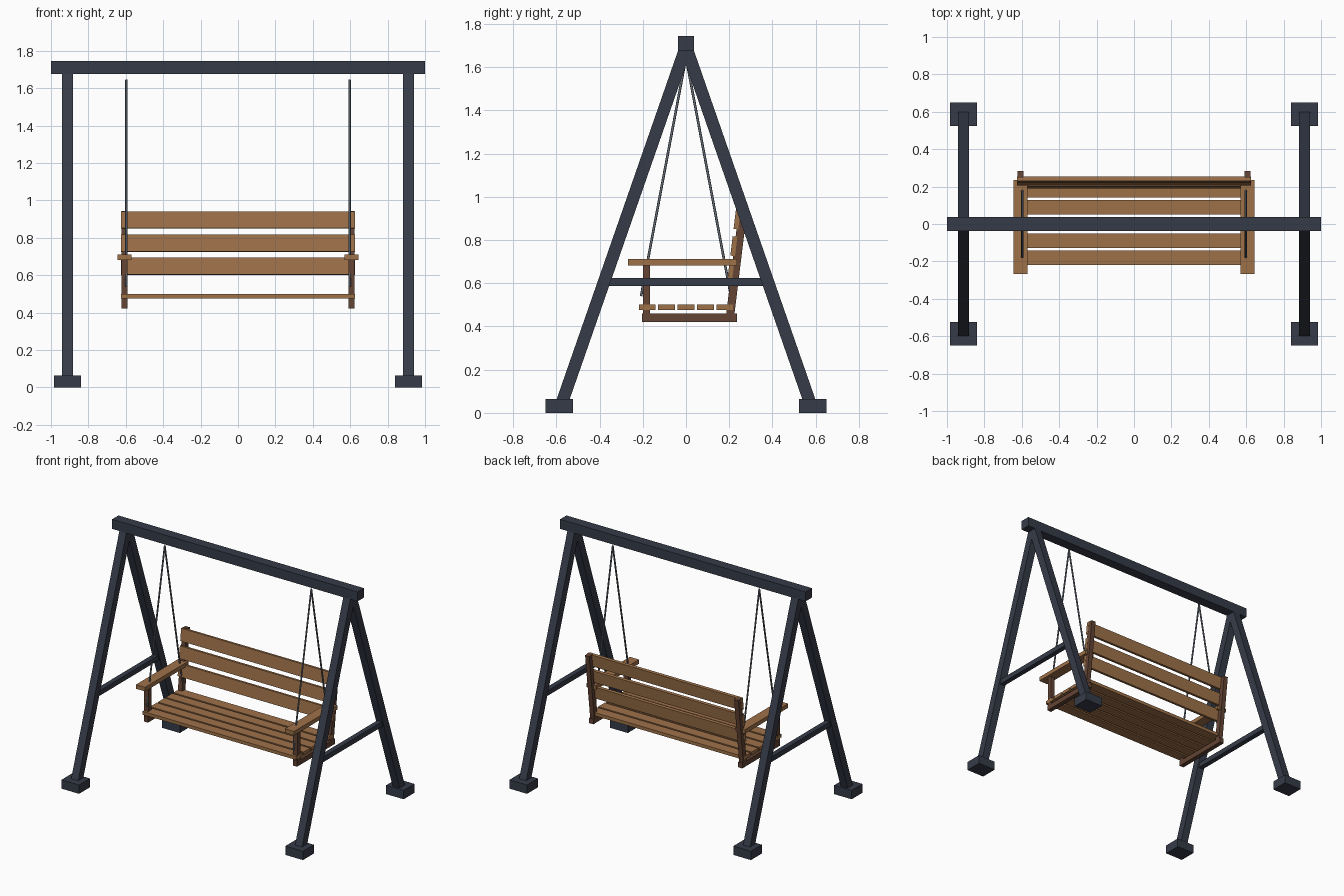
import bpy, math
from mathutils import Vector

if "Cube" in bpy.data.objects:
    bpy.data.objects.remove(bpy.data.objects["Cube"], do_unlink=True)


def material(name, rgb):
    m = bpy.data.materials.new(name)
    m.use_nodes = True
    m.diffuse_color = (*rgb, 1)
    m.node_tree.nodes["Principled BSDF"].inputs["Base Color"].default_value = (*rgb, 1)
    return m


STEEL = material("dark slate steel", (0.036, 0.044, 0.064))
WOOD = material("warm wood", (0.34, 0.165, 0.066))
DARK_WOOD = material("dark wood", (0.125, 0.058, 0.034))
ROPE = material("grey cable", (0.13, 0.15, 0.18))


def box(name, centre, size, mat, tilt=0):
    """Box tilted about the x axis."""
    bpy.ops.mesh.primitive_cube_add(size=1, location=centre, rotation=(tilt, 0, 0))
    ob = bpy.context.object
    ob.name = name
    ob.scale = size
    ob.data.materials.append(mat)
    return ob


def strut(name, start, end, width, depth, mat):
    """Square bar running between two points that share the same x."""
    a, b = Vector(start), Vector(end)
    d = b - a
    return box(name, (a + b) / 2, (width, depth, d.length), mat, -math.atan2(d.y, d.z))


def cable(name, start, end, radius):
    a, b = Vector(start), Vector(end)
    d = b - a
    bpy.ops.mesh.primitive_cylinder_add(vertices=8, radius=radius, depth=d.length,
                                        location=(a + b) / 2,
                                        rotation=(-math.atan2(d.y, d.z), 0, 0))
    ob = bpy.context.object
    ob.name = name
    ob.data.materials.append(ROPE)
    bpy.ops.object.shade_smooth_by_angle(angle=math.radians(50))


# Top beam
box("top_beam", (0, 0, 1.71), (2, 0.074, 0.07), STEEL)

BACK_LOW, BACK_HIGH = Vector((0, 0.203, 0.44)), Vector((0, 0.264, 0.94))

for side, sx in (("left", 1), ("right", -1)):
    # A-frame end: two legs, feet and a cross brace
    x = 0.912 * sx
    for end, sy in (("front", -1), ("back", 1)):
        strut(f"{end}_{side}_leg", (x, 0.58 * sy, 0.03), (x, 0, 1.695), 0.057, 0.057, STEEL)
        box(f"{end}_{side}_foot", (x, 0.586 * sy, 0.0325), (0.143, 0.126, 0.065), STEEL)
        # Hanging cables
        cable(f"{end}_{side}_cable", (0.597 * sx, 0.208 * sy, 0.54),
              (0.597 * sx, 0, 1.645), 0.006)
    box(f"{side}_brace", (x, 0, 0.606), (0.037, 0.74, 0.037), STEEL)

    # Bench side: bearer, front post, raked back post and armrest
    x = 0.607 * sx
    box(f"{side}_seat_bearer", (x, 0.016, 0.44), (0.034, 0.44, 0.038), DARK_WOOD)
    box(f"{side}_arm_post", (x, -0.183, 0.57), (0.034, 0.034, 0.23), DARK_WOOD)
    offset = Vector((x, 0, 0))
    strut(f"{side}_back_post", BACK_LOW + offset, BACK_HIGH + offset, 0.034, 0.038, DARK_WOOD)
    box(f"{side}_armrest", (x, -0.016, 0.696), (0.075, 0.504, 0.03), WOOD)

# Seat slats
for i in range(5):
    box(f"seat_slat_{i + 1}", (0, 0.09 * (i - 2), 0.489), (1.25, 0.077, 0.024), WOOD)

# Back slats, fixed to the front of the raked posts
rake = (BACK_HIGH.y - BACK_LOW.y) / (BACK_HIGH.z - BACK_LOW.z)
for i in range(3):
    z = 0.648 + 0.1235 * i
    y = BACK_LOW.y + rake * (z - BACK_LOW.z) - 0.022
    box(f"back_slat_{i + 1}", (0, y, z), (1.25, 0.022, 0.09), WOOD, -math.atan(rake))
